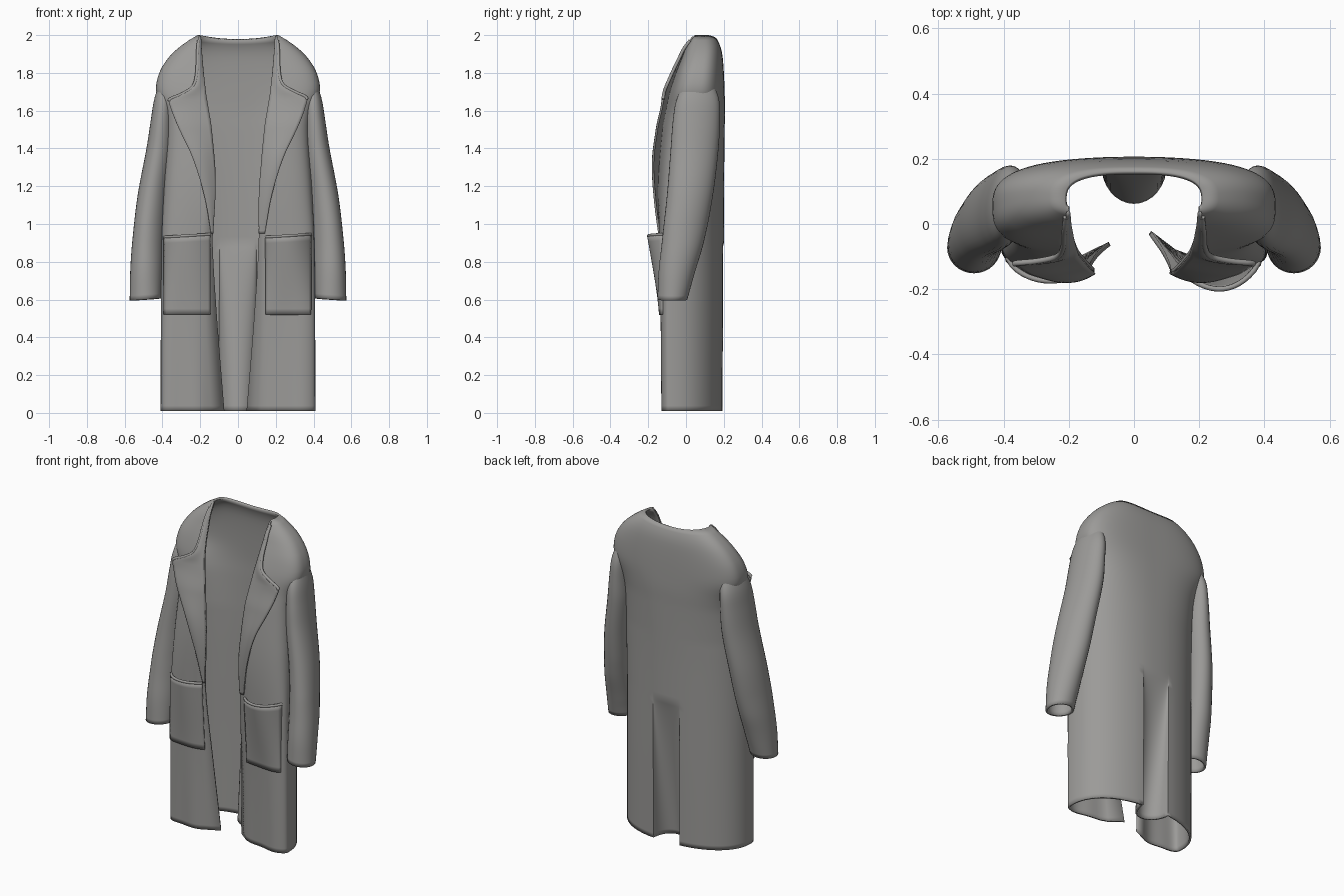
import bpy
import math
from mathutils import Vector

cube = bpy.data.objects.get("Cube")
if cube:
    bpy.data.objects.remove(cube, do_unlink=True)

# One plain wool colour
wool = bpy.data.materials.new("grey_wool")
wool.use_nodes = True
wool.diffuse_color = (0.33, 0.325, 0.315, 1)
shader = wool.node_tree.nodes["Principled BSDF"]
shader.inputs["Base Color"].default_value = wool.diffuse_color
shader.inputs["Roughness"].default_value = 0.9


def keyed(table, z):
    """Smoothly interpolate rows of (z, values...) at height z."""
    z = min(max(z, table[0][0]), table[-1][0])
    i = 0
    while i < len(table) - 2 and z > table[i + 1][0]:
        i += 1
    a, b = table[i], table[i + 1]
    before, after = table[max(i - 1, 0)], table[min(i + 2, len(table) - 1)]
    step = b[0] - a[0]
    t = (z - a[0]) / step
    out = []
    for k in range(1, len(a)):
        m0 = (b[k] - before[k]) / (b[0] - before[0]) * step
        m1 = (after[k] - a[k]) / (after[0] - a[0]) * step
        out.append((2*t**3 - 3*t**2 + 1) * a[k] + (t**3 - 2*t**2 + t) * m0
                   + (3*t**2 - 2*t**3) * b[k] + (t**3 - t**2) * m1)
    return out


def spread(low, high, count):
    return [low + (high - low) * i / (count - 1) for i in range(count)]


def sheet(name, rows, closed=False, thickness=0.013):
    """Skin equal rows of points and give the cloth some thickness."""
    n = len(rows[0])
    verts = [p for row in rows for p in row]
    faces = []
    for r in range(len(rows) - 1):
        for c in range(n if closed else n - 1):
            d = (c + 1) % n
            faces.append((r*n + c, r*n + d, (r + 1)*n + d, (r + 1)*n + c))
    mesh = bpy.data.meshes.new(name)
    mesh.from_pydata(verts, [], faces)
    mesh.materials.append(wool)
    obj = bpy.data.objects.new(name, mesh)
    bpy.context.collection.objects.link(obj)
    solid = obj.modifiers.new("cloth", "SOLIDIFY")
    solid.thickness = thickness
    solid.offset = 0
    bpy.ops.object.select_all(action="DESELECT")
    obj.select_set(True)
    bpy.context.view_layer.objects.active = obj
    bpy.ops.object.shade_smooth_by_angle(angle=math.radians(50))


# Body: height, half width, back, side seam, front, opening half width, edge depth
BODY = [
    (0.01, .403, .192, -.06, -.13, .062, -.05),
    (0.5, .402, .195, -.06, -.135, .10, -.09),
    (0.9, .398, .195, -.05, -.14, .122, -.13),
    (1.2, .385, .195, -.02, -.135, .118, -.145),
    (1.5, .37, .198, .02, -.105, .14, -.125),
    (1.6, .385, .2, .04, -.085, .155, -.107),
    (1.7, .427, .198, .055, -.065, .172, -.085),
    (1.8, .41, .194, .07, -.037, .185, -.05),
    (1.88, .36, .188, .08, -.008, .192, -.016),
    (1.93, .308, .18, .085, .012, .196, .005),
    (1.975, .245, .167, .08, .04, .198, .035),
    (1.995, .21, .158, .075, .05, .2, .05),
]
PLEAT_W, PLEAT_TOP = 0.095, 0.9


def section(z, side):
    w, yb, ym, yf, e, ye = keyed(BODY, z)
    low = min(1, max(0, (1.3 - z) / 0.4))
    e -= side * 0.013 * low
    ye += side * 0.018 * max(0, 1 - z / 0.9)
    ym -= 0.02 * low * (side > 0)
    power = 0.6 + 0.25 * max(0, (z - 1.8) / 0.2)
    return w, yb, ym, yf, e, ye, power


def front_y(x, z, side):
    """Depth of the front panel at a given distance from the middle."""
    w, yb, ym, yf, e, ye, p = section(z, side)
    cosine = min(1, max(0, (x - e) / (w - e))) ** (1 / p)
    sine = math.sqrt(1 - cosine ** 2)
    fold = 0.008 * math.sin(x * 28 + side) * max(0, 1 - z) * sine
    return ym + (yf - ym) * sine ** p + (ye - yf) * max(0, 1 - cosine ** p) ** 2.5 + fold


def half_section(z, side):
    w, yb, ym, yf, e, ye, p = section(z, side)
    # the back is squarer across the shoulder blades than at the hem
    q = 0.9 - 0.17 * min(1, max(0, (z - 1.3) / 0.4))
    start = math.asin((PLEAT_W / w) ** (1 / q))
    xs = [PLEAT_W * math.sin(a) for a in spread(0, math.pi / 2, 9)]
    xs += [w * math.sin(a) ** q for a in spread(start, math.pi / 2, 20)[1:]]
    points = []
    for x in xs:
        s = min(1, (x / w) ** (1 / q))
        y = ym + (yb - ym) * math.sqrt(1 - s * s) ** q
        # pleat up the middle of the back, deepest at the hem
        if z < PLEAT_TOP and x < PLEAT_W:
            depth = 0.125 * (1 - z / PLEAT_TOP) ** 0.8
            y -= depth * math.sqrt(1 - (x / PLEAT_W) ** 2)
        drop = 0.02 * max(0, 1 - (x / 0.2) ** 2) * max(0, (z - 1.9) / 0.1)
        points.append(Vector((side * x, y, z - drop)))
    for a in spread(0, math.pi / 2, 22)[1:]:
        x = e + (w - e) * max(0, math.cos(a)) ** p
        points.append(Vector((side * x, front_y(x, z, side), z)))
    # both halves share the centre back point
    points[0].y = yb - (0.125 * (1 - z / PLEAT_TOP) ** 0.8 if z < PLEAT_TOP else 0)
    return points


sheet("coat_body", [half_section(z, -1)[:0:-1] + half_section(z, 1)
                    for z in spread(0.01, 1.995, 72)])

# Sleeves: height, outer x, inner x, front, back
SLEEVE = [
    (0.6, .567, .415, -.145, .0),
    (0.75, .564, .405, -.138, .042),
    (0.9, .554, .395, -.12, .085),
    (1.15, .525, .37, -.092, .133),
    (1.4, .478, .338, -.072, .163),
    (1.55, .455, .335, -.06, .17),
    (1.66, .437, .335, -.04, .165),
    (1.75, .408, .34, .01, .13),
]


def sleeve_ring(z, side):
    outer, inner, yf, yb = keyed(SLEEVE, z)
    ring = []
    for i in range(32):
        a = math.tau * i / 32
        x = (outer + inner) / 2 + (outer - inner) / 2 * math.cos(a)
        # the outer side of the arm swings forward
        swing = 0.025 * math.cos(a) * min(1, (z - 0.6) / 0.4)
        y = (yf + yb) / 2 + (yb - yf) / 2 * math.sin(a) - swing
        ring.append(Vector((side * x, y, z - 0.006 * math.cos(a) * (z < 0.7))))
    return ring


# Lapels: height, outer edge x, how far it stands off the body edge
LAPEL = [
    (0.95, .142, .004),
    (1.15, .178, .018),
    (1.35, .24, .032),
    (1.52, .32, .025),
    (1.62, .357, .022),
    (1.67, .362, .025),
    (1.70, .30, .027),
    (1.735, .24, .025),
    (1.8, .218, .02),
    (1.9, .214, .014),
    (1.99, .207, .004),
]


def lapel_point(z, u, side):
    w, yb, ym, yf, e, ye, p = section(z, side)
    outer, lift = keyed(LAPEL, z)
    y = ye - 0.004 - lift * math.sin(u * math.pi * 0.6)
    # the upper edge of the right lapel droops toward its tip
    droop = 0.014 * u * u * max(0, 1 - abs(z - 1.7) / 0.12)
    return Vector((side * (e + (outer - e) * u), y, z - droop * (side < 0)))


# Patch pockets: inner x, outer x, bottom, top, bulge
POCKETS = {-1: (.148, .39, .52, .945, .03), 1: (.148, .385, .52, .93, .055)}


def pocket_point(u, v, side):
    x0, x1, z0, z1, bulge = POCKETS[side]
    x = x0 + (x1 - x0) * u
    z = z0 + (z1 - z0) * v + 0.015 * u * v * side
    puff = bulge * math.sin(math.pi * u) ** 0.8 * v ** 1.2
    return Vector((side * x, front_y(x, z, side) - 0.009 - puff, z))


def rolled_edge(name, points, radius):
    curve = bpy.data.curves.new(name, "CURVE")
    curve.dimensions = "3D"
    curve.bevel_depth = radius
    curve.bevel_resolution = 3
    curve.use_fill_caps = True
    line = curve.splines.new("POLY")
    line.points.add(len(points) - 1)
    for point, co in zip(line.points, points):
        point.co = (*co, 1)
    curve.materials.append(wool)
    bpy.context.collection.objects.link(bpy.data.objects.new(name, curve))


for side, label in ((-1, "right"), (1, "left")):
    sheet(label + "_sleeve", [sleeve_ring(z, side) for z in spread(0.6, 1.75, 46)], closed=True)
    sheet(label + "_lapel", [[lapel_point(z, u, side) for u in spread(0, 1, 12)]
                             for z in spread(0.95, 1.99, 70)], thickness=0.011)
    sheet(label + "_pocket", [[pocket_point(u, v, side) for u in spread(0, 1, 20)]
                              for v in spread(0, 1, 14)], thickness=0.012)
    rolled_edge(label + "_collar_roll",
                [lapel_point(z, 1, side) for z in spread(1.66, 1.97, 30)], 0.009)
    rolled_edge(label + "_pocket_hem",
                [pocket_point(u, 1, side) for u in spread(0, 1, 16)], 0.008)
